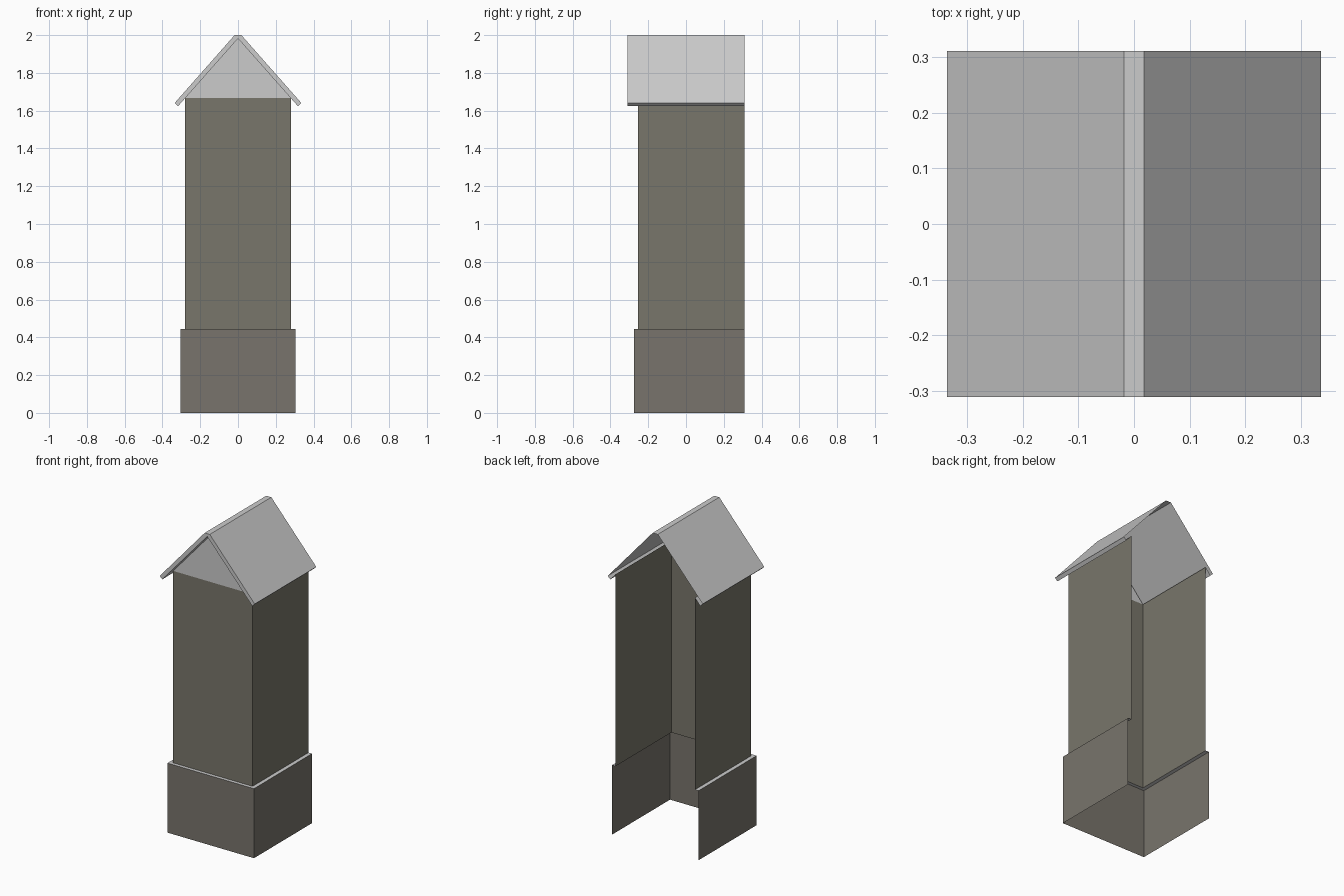
import bpy

if "Cube" in bpy.data.objects:
    bpy.data.objects.remove(bpy.data.objects["Cube"])

BACK = 0.31            # everything is open along this back plane
BASE_X, BASE_Y, BASE_Z = 0.305, -0.275, 0.443
SHAFT_X, SHAFT_Y, SHAFT_Z = 0.28, -0.253, 1.666
ROOF_Y = -0.31


def mesh(name, verts, faces, color=None):
    me = bpy.data.meshes.new(name)
    me.from_pydata(verts, [], faces)
    ob = bpy.data.objects.new(name, me)
    bpy.context.collection.objects.link(ob)
    if color:
        mat = bpy.data.materials.new(name + "_colour")
        mat.diffuse_color = (*color, 1)
        mat.use_nodes = True
        mat.node_tree.nodes["Principled BSDF"].inputs["Base Color"].default_value = mat.diffuse_color
        me.materials.append(mat)
    return ob


def u_path(x, y):
    """Left wall, front wall, right wall as an open plan outline."""
    return [(-x, BACK), (-x, y), (x, y), (x, BACK)]


def strip(name, lower, upper, color=None):
    """Quads joining two 3D outlines of equal length."""
    n = len(lower)
    faces = [(i, i + 1, n + i + 1, n + i) for i in range(n - 1)]
    return mesh(name, lower + upper, faces, color)


def at_z(path, z):
    return [(x, y, z) for x, y in path]


def along_y(profile, y):
    return [(x, y, z) for x, z in profile]


# three-sided walls and the ledge between them
base, shaft = u_path(BASE_X, BASE_Y), u_path(SHAFT_X, SHAFT_Y)
strip("base_walls", at_z(base, 0), at_z(base, BASE_Z), (0.19, 0.175, 0.15))
strip("shaft_walls", at_z(shaft, BASE_Z), at_z(shaft, SHAFT_Z), (0.19, 0.18, 0.145))
strip("base_ledge", at_z(base, BASE_Z), at_z(shaft, BASE_Z))

# front gable
mesh("gable", along_y([(-SHAFT_X, SHAFT_Z), (SHAFT_X, SHAFT_Z), (0, 1.982)], SHAFT_Y), [(0, 1, 2)])

# roof outside, with flat ridge and eave edges
outer = [(-0.335, 1.641), (-0.018, 2.0), (0.018, 2.0), (0.335, 1.641)]
inner = [(-0.317, 1.624), (0, 1.982), (0, 1.982), (0.317, 1.624)]
shell = [inner[0]] + outer + [inner[3]]
strip("roof_shell", along_y(shell, BACK), along_y(shell, ROOF_Y))

# roof front edge and the underside that overhangs the gable
strip("roof_front_edge", along_y(inner, ROOF_Y), along_y(outer, ROOF_Y))
under = [inner[0], (0, 1.982), inner[3]]
strip("front_soffit", along_y(under, ROOF_Y), along_y(under, SHAFT_Y))

# underside overhanging the side walls
for side, s in (("left", -1), ("right", 1)):
    lip = [(s * 0.317, 1.624), (s * SHAFT_X, SHAFT_Z)]
    strip(side + "_soffit", along_y(lip, SHAFT_Y), along_y(lip, BACK))
